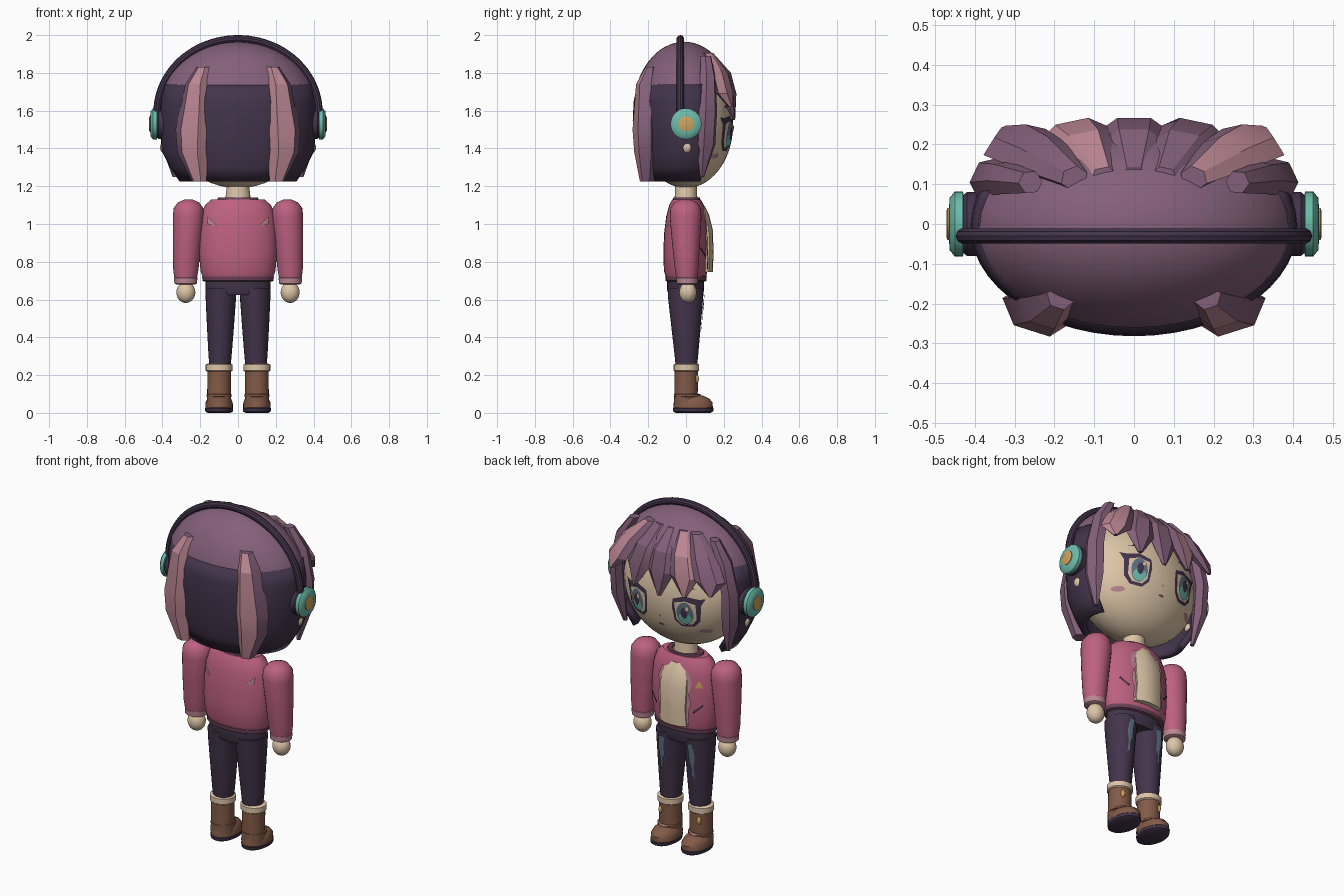
import bpy, bmesh, math
from mathutils import Vector

if "Cube" in bpy.data.objects:
    bpy.data.objects.remove(bpy.data.objects["Cube"])

def srgb(h):
    c = [int(h[i:i + 2], 16) / 255 for i in (0, 2, 4)]
    return [v / 12.92 if v < .04 else ((v + .055) / 1.055) ** 2.4 for v in c] + [1]

MATS = {}
for n, h in dict(hair="84607A", highlight="BC8793", dark="43344B", skin="DEC6A8", jacket="BD6180", teal="6CBBA9",
                 gold="D2A45E", brown="835A47", mauve="6B4157", denim="5E7285").items():
    MATS[n] = bpy.data.materials.new(n)
    MATS[n].diffuse_color = srgb(h)

def finish(name, bm, mats, angle=35):
    bmesh.ops.recalc_face_normals(bm, faces=bm.faces)
    me = bpy.data.meshes.new(name)
    bm.to_mesh(me)
    bm.free()
    for m in mats:
        me.materials.append(MATS[m])
    me.shade_smooth()
    me.set_sharp_from_angle(angle=math.radians(angle))
    ob = bpy.data.objects.new(name, me)
    bpy.context.collection.objects.link(ob)
    return ob

def loft(name, rings, mats, marked=(), closed=True, caps=True, angle=35):
    """Skin rings of points; columns listed in marked take the second material."""
    bm = bmesh.new()
    vs = [[bm.verts.new(p) for p in r] for r in rings]
    n = len(rings[0])
    for a, b in zip(vs, vs[1:]):
        for i in range(n if closed else n - 1):
            j = (i + 1) % n
            bm.faces.new((a[i], a[j], b[j], b[i])).material_index = int(i in marked)
    if caps:
        bm.faces.new(vs[0])
        bm.faces.new(vs[-1])
    return finish(name, bm, mats, angle)

def body(name, prof, mat, n=28, **k):
    """Stack of horizontal ellipses: (z, cx, cy, rx, ry)."""
    return loft(name, [[(cx + rx * math.cos(t), cy + ry * math.sin(t), z)
                        for t in (2 * math.pi * i / n for i in range(n))]
                       for z, cx, cy, rx, ry in prof], [mat], **k)

def ball(name, c, r, mat, cut=None):
    bm = bmesh.new()
    bmesh.ops.create_uvsphere(bm, u_segments=40, v_segments=24, radius=1)
    for v in bm.verts:
        v.co = Vector([c[i] + r[i] * v.co[i] for i in range(3)])
    if cut:
        g = bm.verts[:] + bm.edges[:] + bm.faces[:]
        bmesh.ops.bisect_plane(bm, geom=g, plane_co=(0, 0, cut), plane_no=(0, 0, -1), clear_outer=True)
    return finish(name, bm, [mat])

def disc(name, prof, s, mat, n=32, c=(0, 1.53)):
    """Turned part along x for the ear cups: (x, radius)."""
    return loft(name, [[(s * x, c[0] + r * math.cos(2 * math.pi * i / n), c[1] + r * math.sin(2 * math.pi * i / n))
                        for i in range(n)] for x, r in prof], [mat])

def lock(name, path, d, marked=()):
    """Six-sided tapering strand facing direction d: (x, y, z, half width, half depth)."""
    v = Vector((d[0], d[1], 0)).normalized()
    u = Vector((-v.y, v.x, 0))
    rings = [[Vector((x, y, z)) + u * w * math.cos(i * math.pi / 3) + v * t * math.sin(i * math.pi / 3)
              for i in range(6)] for x, y, z, w, t in path]
    loft(name, rings, ["hair", "highlight"], marked, angle=25)

def decal(name, pts, surf, mat, off=.004):
    """Thin painted patch following a surface y = surf(x, z)."""
    bm = bmesh.new()
    cx, cz = (sum(p[i] for p in pts) / len(pts) for i in (0, 1))
    sign = 1 if surf(cx, cz) > 0 else -1
    def vert(p, f):
        x, z = cx + (p[0] - cx) * f, cz + (p[1] - cz) * f
        return bm.verts.new((x, surf(x, z) + sign * off, z))
    rings = [[vert(p, f) for p in pts] for f in (1, .7, .4)]
    mid, n = vert((cx, cz), 0), len(pts)
    for i in range(n):
        j = (i + 1) % n
        for a, b in zip(rings, rings[1:]):
            bm.faces.new((a[i], a[j], b[j], b[i]))
        bm.faces.new((rings[2][i], rings[2][j], mid))
    ob = finish(name, bm, [mat])
    if sum(p.normal.y for p in ob.data.polygons) * sign < 0:
        ob.data.flip_normals()

def oval(cx, cz, rx, rz, n=16):
    return [(cx + rx * math.cos(2 * math.pi * i / n), cz + rz * math.sin(2 * math.pi * i / n)) for i in range(n)]

def ell(x, z, c, r):
    return c[1] + r[1] * math.sqrt(max(.02, 1 - ((x - c[0]) / r[0]) ** 2 - ((z - c[2]) / r[2]) ** 2))

# Head, neck and face
HC, HR = (0, 0, 1.53), (.365, .25, .34)
face = lambda x, z: ell(x, z, HC, HR)
ball("head", HC, HR, "skin")
body("neck", [(1.08, 0, 0, .075, .065), (1.14, 0, 0, .066, .06), (1.24, 0, 0, .055, .055)], "skin")
decal("nose", oval(0, 1.425, .008, .006), face, "highlight")
decal("mouth", oval(0, 1.37, .018, .006), face, "mauve")
for s in (-1, 1):
    m = lambda pts: [(s * x, z) for x, z in pts]
    decal("eye_frame", m([(.085, 1.55), (.15, 1.572), (.225, 1.56), (.255, 1.565), (.235, 1.525), (.225, 1.43),
                          (.19, 1.39), (.125, 1.385), (.09, 1.42), (.08, 1.5)]), face, "dark")
    decal("eye_white", m([(.095, 1.53), (.155, 1.545), (.21, 1.53), (.21, 1.44), (.185, 1.405), (.13, 1.4),
                          (.103, 1.43)]), face, "skin", .007)
    decal("iris", oval(s * .154, 1.472, .045, .068), face, "denim", .010)
    decal("iris_glow", oval(s * .154, 1.443, .036, .034), face, "teal", .013)
    decal("pupil", oval(s * .154, 1.478, .018, .034), face, "dark", .016)
    decal("eye_glint", oval(s * .154 - .018, 1.507, .011, .016, 8), face, "skin", .019)
    decal("brow", m([(.1, 1.615), (.16, 1.632), (.21, 1.615), (.16, 1.618)]), face, "dark")
    decal("blush", oval(s * .235, 1.36, .03, .014), face, "highlight")
    ball("earlobe", (s * .385, .005, 1.405), (.028, .028, .032), "skin")

# Hair cap and dark back shell
ball("hair_cap", (0, -.01, 1.6), (.42, .27, .365), "hair", cut=1.735)
arc = [math.radians(158 + 224 * i / 32) for i in range(33)]
shell = loft("back_hair", [[(rx * math.cos(t), -.005 + ry * math.sin(t), z) for t in arc] for z, rx, ry in
             [(1.225, .31, .225), (1.3, .36, .247), (1.39, .405, .265), (1.55, .412, .277), (1.65, .408, .272),
              (1.74, .392, .252)]], ["dark"], closed=False, caps=False)
mod = shell.modifiers.new("thickness", 'SOLIDIFY')
mod.thickness, mod.offset = .035, -1

# Loose strands
for s in (-1, 1):
    lock("back_strand", [(s * .185, -.185, 1.83, .035, .03), (s * .215, -.205, 1.74, .065, .06),
                         (s * .24, -.215, 1.5, .095, .065), (s * .24, -.21, 1.38, .085, .062),
                         (s * .205, -.205, 1.225, .04, .04)], (s * .3, -.95), (1, 2) if s > 0 else (0, 1))
    lock("side_strand", [(s * .26, .105, 1.89, .03, .03), (s * .33, .115, 1.78, .045, .04),
                         (s * .37, .115, 1.6, .055, .04), (s * .365, .105, 1.42, .055, .04),
                         (s * .335, .085, 1.25, .012, .012)], (s * .9, .42))
for x, tip, marked in ((-.3, 1.62, ()), (-.15, 1.58, (0, 1)), (0, 1.55, ()), (.15, 1.57, ()), (.3, 1.62, (1, 2))):
    y = .03 * (abs(x) / .3) ** 2
    lock("fringe_strand", [(x * .5, .115, 1.905, .035, .03), (x * .8, .205 - y, 1.8, .075, .038),
                           (x, .236 - y, 1.69, .085, .035), (x * 1.08, .25 - y / 2, tip, .012, .012)],
         (x * 1.4, 1), marked)

# Headphones
band, N, R = [], 48, .02
for i in range(N + 1):
    t = math.pi * i / N
    band.append([((.428 + R * math.cos(a)) * math.cos(t), -.03 + R * math.sin(a),
                  1.59 + (.39 + R * math.cos(a)) * math.sin(t)) for a in (j * math.pi / 5 for j in range(10))])
loft("headband", band, ["dark"])
for s in (-1, 1):
    disc("ear_pad", [(.37, .065), (.385, .08), (.42, .08), (.438, .065)], s, "dark")
    disc("ear_cup", [(.425, .06), (.43, .082), (.45, .082), (.463, .066), (.465, .04)], s, "teal")
    disc("ear_button", [(.455, .04), (.469, .04), (.471, .034)], s, "gold")

# Jacket with hem, collar and painted patches
body("jacket", [(.715, 0, 0, .185, .105), (.75, 0, -.002, .198, .115), (.85, 0, -.002, .207, .118),
                (.95, 0, 0, .205, .116), (1.04, 0, .002, .195, .107), (1.1, 0, .003, .175, .092),
                (1.13, 0, .003, .14, .075)], "jacket")
body("jacket_hem", [(.695, 0, 0, .18, .1), (.7, 0, 0, .188, .108), (.722, 0, 0, .19, .11), (.727, 0, 0, .18, .1)],
     "mauve")
body("collar", [(1.115, 0, .003, .115, .075), (1.14, 0, .003, .105, .07), (1.14, 0, .003, .08, .06),
                (1.12, 0, .003, .075, .055)], "mauve")
chest = lambda x, z: (.118 - max(0, z - .92) * .12) * math.sqrt(max(.02, 1 - (x / .207) ** 2))
back = lambda x, z: -chest(x, z)
rows = [(.745, .085, .142), (.85, .08, .146), (.97, .085, .142), (1.05, .075, .122), (1.095, .05, .1)]
loft("shirt_front", [[(-w, .06, z), (-w, y - .022, z), (-w / 2, y - .004, z), (0, y, z), (w / 2, y - .004, z),
                      (w, y - .022, z), (w, .06, z)] for z, w, y in rows], ["skin"])
for s in (-1, 1):
    m = lambda pts: [(s * x, z) for x, z in pts]
    decal("lapel", m([(.075, .76), (.098, .76), (.092, .82), (.108, .88), (.095, .94), (.108, 1.0), (.085, 1.06),
                      (.07, 1.06)]), chest, "highlight", .008)
    decal("pocket_slit", m([(.115, .835), (.12, .825), (.168, .87), (.163, .88)]), chest, "dark", .006)
    decal("back_slash", m([(.165, 1.04), (.16, 1.0), (.11, .985), (.125, 1.005)]), back, "highlight", .007)
decal("chest_badge", [(-.165, .975), (-.125, .975), (-.145, 1.02)], chest, "gold", .008)

# Sleeves, cuffs and hands
for s in (-1, 1):
    x = s * .262
    body("sleeve", [(.715, s * .277, .005, .06, .056), (.76, s * .276, .003, .067, .062),
                    (.9, s * .27, 0, .075, .074), (1.04, x, -.002, .083, .084), (1.085, x, -.002, .078, .08),
                    (1.115, x, -.002, .055, .058), (1.13, x, -.002, .02, .022)], "jacket")
    body("sleeve_cuff", [(.68, s * .277, .006, .05, .047), (.685, s * .277, .006, .06, .056),
                         (.715, s * .277, .006, .062, .058), (.72, s * .277, .006, .055, .05)], "highlight")
    ball("hand", (s * .276, .01, .638), (.05, .046, .056), "skin")

# Trousers
body("trouser_waist", [(.625, 0, -.002, .165, .09), (.65, 0, -.002, .173, .098), (.7, 0, -.002, .172, .098)], "dark")
for s in (-1, 1):
    body("trouser_leg", [(.24, s * .095, .002, .055, .056), (.3, s * .095, .002, .061, .062),
                         (.45, s * .093, 0, .071, .077), (.6, s * .091, -.002, .08, .092),
                         (.66, s * .09, -.002, .083, .096)], "dark")
    thigh = lambda x, z: (.077 + (z - .45) * .1) * math.sqrt(max(.02, 1 - ((x - s * .093) / .078) ** 2))
    decal("trouser_fade", [(s * a, z) for a, z in ((.075, .63), (.11, .64), (.118, .56), (.108, .5), (.112, .43),
                           (.098, .45), (.09, .52), (.08, .49), (.082, .57))], thigh, "denim", .005)

# Boots
for s in (-1, 1):
    x = s * .1
    body("boot_shaft", [(.04, x, 0, .066, .064), (.1, x, 0, .063, .062), (.23, x, .002, .062, .062)], "brown")
    body("boot_cuff", [(.218, x, .002, .062, .06), (.224, x, .002, .071, .067), (.255, x, .002, .071, .067),
                       (.262, x, .002, .058, .056)], "skin")
    body("boot_toe", [(.025, x, .038, .073, .104), (.055, x, .038, .072, .103), (.075, x, .034, .062, .09),
                      (.092, x, .022, .045, .068)], "brown")
    body("boot_sole", [(0, x, .038, .06, .092), (.008, x, .038, .073, .106), (.024, x, .038, .075, .108),
                       (.03, x, .038, .07, .102)], "dark")
    body("boot_strap", [(.082, x, .004, .06, .06), (.086, x, .006, .066, .07), (.098, x, .006, .066, .07),
                        (.102, x, .004, .06, .06)], "brown")
    decal("boot_lace", [(x + a, z) for a, z in ((-.03, .092), (.03, .092), (.03, .1), (-.03, .1))],
          lambda a, z: .076 * math.sqrt(max(.02, 1 - ((a - x) / .066) ** 2)), "highlight")
    ball("boot_button", (x + s * .025, .057, .18), (.012, .011, .022), "gold")

for m in bpy.data.materials:
    if m.users and not m.is_grease_pencil:
        m.use_nodes = True
        m.node_tree.nodes["Principled BSDF"].inputs["Base Color"].default_value = m.diffuse_color
